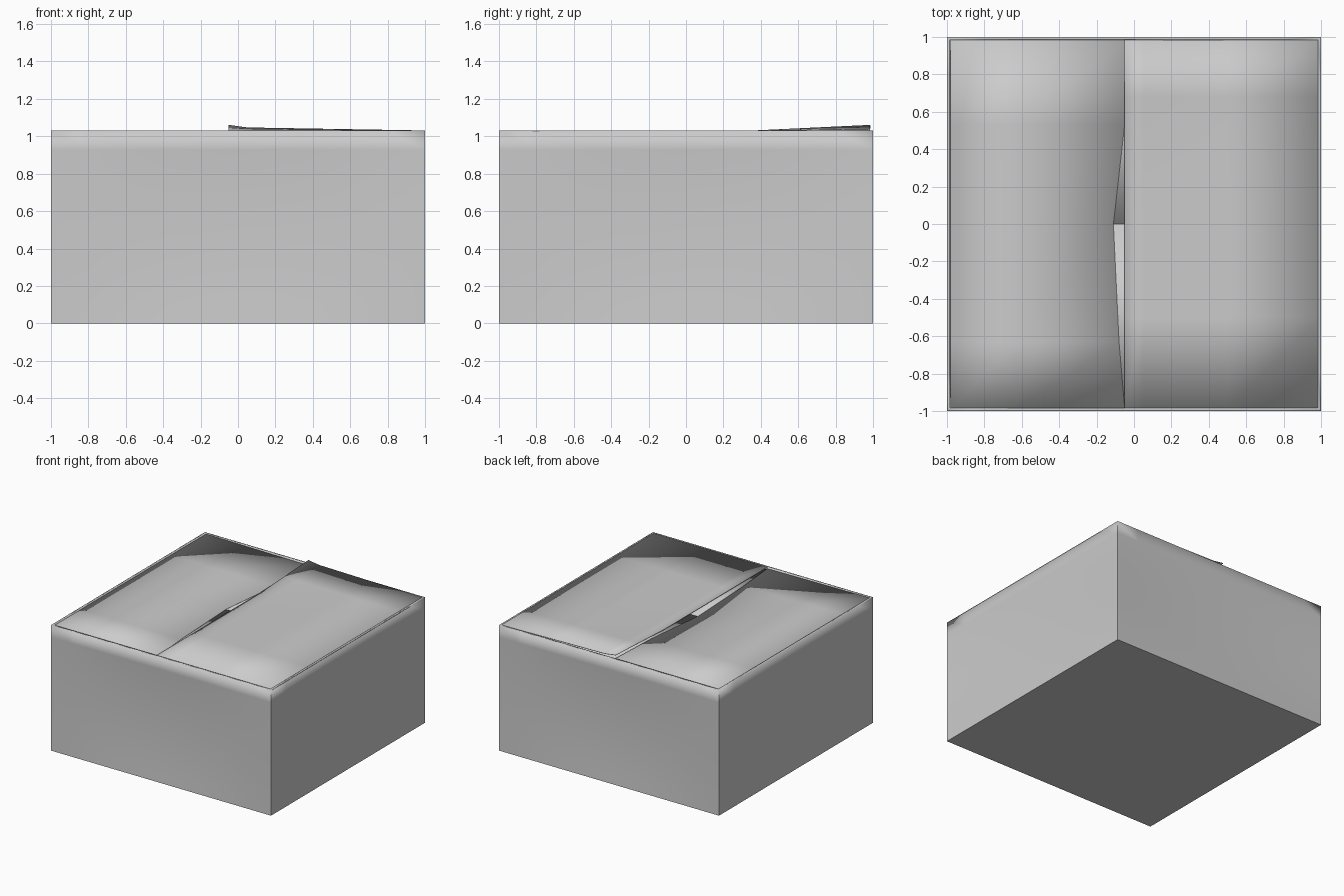
import bpy, bmesh

cube = bpy.data.objects.get("Cube")
if cube:
    bpy.data.objects.remove(cube, do_unlink=True)

card = bpy.data.materials.new("grey card")
card.use_nodes = True
card.diffuse_color = (0.6, 0.6, 0.6, 1)
card.node_tree.nodes["Principled BSDF"].inputs["Base Color"].default_value = card.diffuse_color

TOP = 1.031    # rim height
WALL = 0.015   # wall thickness
HINGE = 0.985  # inner face of the walls
BOW = 0.02     # how far the wall centres sag inward


def finish(name, bm, thickness):
    mesh = bpy.data.meshes.new(name)
    bm.to_mesh(mesh)
    bm.free()
    mesh.materials.append(card)
    mesh.shade_smooth()
    mesh.set_sharp_from_angle(angle=0.5)
    obj = bpy.data.objects.new(name, mesh)
    bpy.context.collection.objects.link(obj)
    board = obj.modifiers.new("board", 'SOLIDIFY')
    board.thickness = thickness
    board.offset = -1
    board.use_even_offset = True
    board.edge_crease_rim = 1


def sheet(name, rows):
    """Thin board spanned between rows of points, facing up."""
    bm = bmesh.new()
    grid = [[bm.verts.new(p) for p in row] for row in rows]
    for a, b in zip(grid, grid[1:]):
        for i in range(len(a) - 1):
            face = bm.faces.new((a[i], b[i], b[i + 1], a[i + 1]))
            face.normal_update()
            if face.normal.z < 0:
                face.normal_flip()
    finish(name, bm, 0.004)


# Open carton: floor and four walls that sag inward slightly
bm = bmesh.new()
bmesh.ops.create_cube(bm, size=2)
bmesh.ops.subdivide_edges(bm, edges=bm.edges[:], cuts=9, use_grid_fill=True)
lid = [f for f in bm.faces if f.calc_center_median().z > 0.999]
bmesh.ops.delete(bm, geom=lid, context='FACES')
for v in bm.verts:
    x, y, z = v.co
    if abs(x) > 0.999:
        v.co.x -= x * BOW * (1 - y * y) * (1 - z * z)
    if abs(y) > 0.999:
        v.co.y -= y * BOW * (1 - x * x) * (1 - z * z)
    v.co.z = (z + 1) / 2 * TOP
bm.normal_update()
finish("carton_body", bm, WALL)

# Short inner flaps folded from the front and back walls
for name, side in (("front_inner_flap", -1), ("back_inner_flap", 1)):
    sheet(name, [[(x, y, TOP - z) for x in (-0.98, 0.98)]
                 for y, z in ((side * HINGE, 0.02), (0, 0.015))])

# Long flap hinged at +x: lies flush, its back inner corner curls up
stations = (-0.985, -0.5, 0, 0.36, 0.68, 0.985)


def curl(x, y):
    along = max(0, (y - 0.36) / 0.625)
    across = 0.03 if x < 0 else 0.017 * (1 - x)
    return TOP + along * across


sheet("left_long_flap", [[(x, y, curl(x, y)) for y in stations]
                         for x in (-0.05, 0.05, 0.5, 1)])

# Opposite long flap: dips a little toward a slightly bowed free edge
edge = ((-0.985, -0.05), (-0.63, -0.08), (0, -0.11), (0.53, -0.05), (0.985, -0.03))
sheet("right_long_flap", [[(-0.98, y, TOP - 0.004) for y, x in edge],
                          [(-0.63, y, TOP - 0.008) for y, x in edge],
                          [(x, y, TOP - 0.013) for y, x in edge]])
